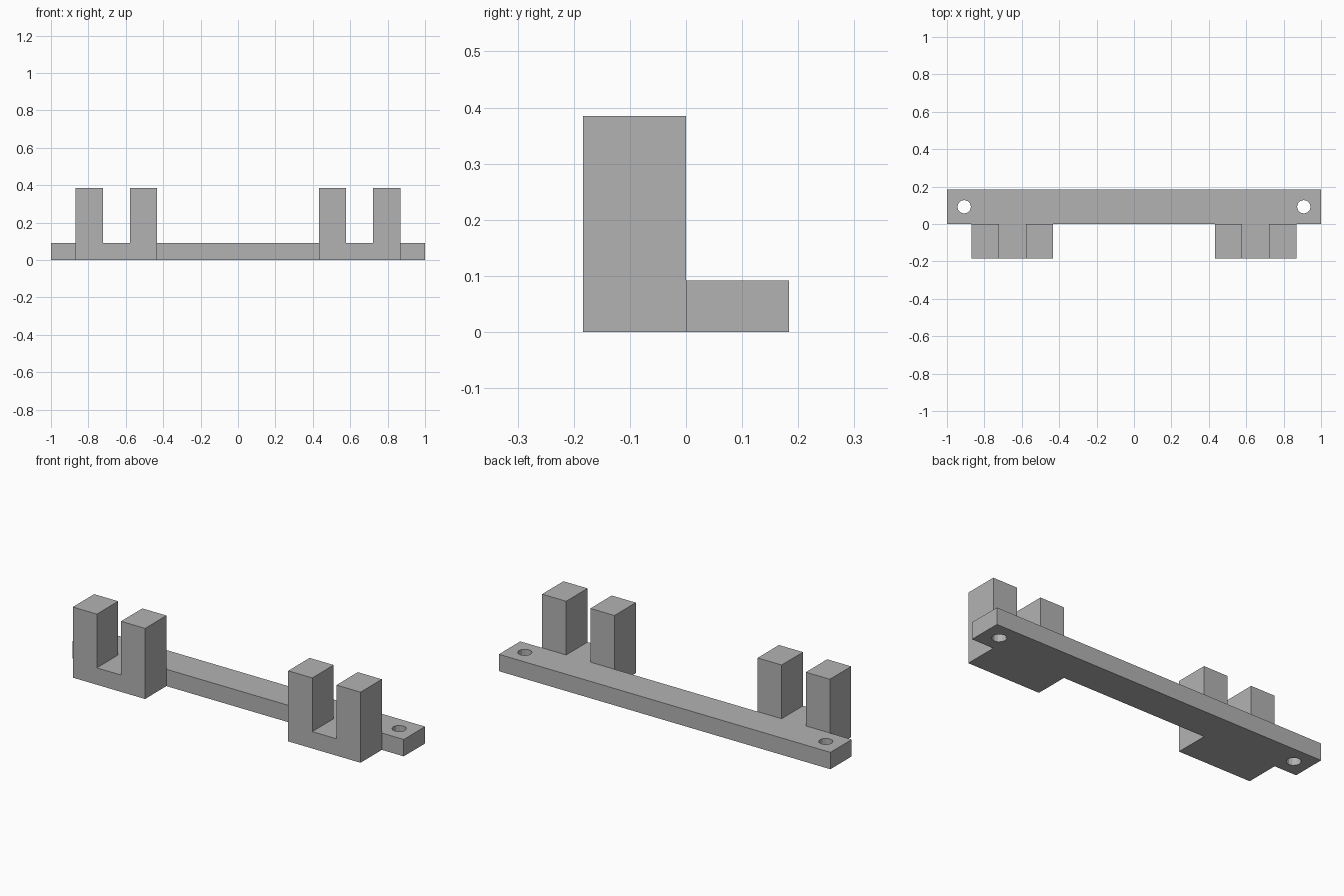
import bpy
import bmesh

old = bpy.data.objects.get("Cube")
if old:
    bpy.data.objects.remove(old, do_unlink=True)

DEPTH = 0.184      # bar and bracket depth along y
BASE = 0.092       # bar thickness
HEIGHT = 0.385     # prong height
HOLE_X, HOLE_R = 0.908, 0.036

grey = bpy.data.materials.new("grey plastic")
grey.use_nodes = True
colour = (0.45, 0.45, 0.45, 1)
grey.diffuse_color = colour
grey.node_tree.nodes["Principled BSDF"].inputs["Base Color"].default_value = colour


def add_object(name, bm):
    bmesh.ops.recalc_face_normals(bm, faces=bm.faces)
    mesh = bpy.data.meshes.new(name)
    bm.to_mesh(mesh)
    bm.free()
    mesh.materials.append(grey)
    obj = bpy.data.objects.new(name, mesh)
    bpy.context.collection.objects.link(obj)
    return obj


def extrude_profile(name, points, y0, y1):
    """Extrude an x-z outline from y0 to y1."""
    bm = bmesh.new()
    face = bm.faces.new([bm.verts.new((x, y0, z)) for x, z in points])
    moved = bmesh.ops.extrude_face_region(bm, geom=[face])["geom"]
    verts = [v for v in moved if isinstance(v, bmesh.types.BMVert)]
    bmesh.ops.translate(bm, verts=verts, vec=(0, y1 - y0, 0))
    return add_object(name, bm)


# Mounting bar
bar = extrude_profile("mounting_bar", [(-1, 0), (1, 0), (1, BASE), (-1, BASE)], 0, DEPTH)

# Screw holes through both ends of the bar
for side, sign in (("left", 1), ("right", -1)):
    bpy.ops.mesh.primitive_cylinder_add(vertices=12, radius=HOLE_R, depth=0.4,
                                        location=(sign * HOLE_X, DEPTH / 2, BASE / 2))
    cutter = bpy.context.object
    cutter.name = side + "_hole_cutter"
    cutter.data.materials.append(grey)
    cutter.hide_render = True
    cutter.hide_set(True)
    cut = bar.modifiers.new(side + "_screw_hole", 'BOOLEAN')
    cut.operation = 'DIFFERENCE'
    cut.solver = 'EXACT'
    cut.object = cutter

# U-shaped brackets on the front of the bar
a, b, c, d = 0.432, 0.577, 0.723, 0.868
outline = [(a, 0), (d, 0), (d, HEIGHT), (c, HEIGHT),
           (c, BASE), (b, BASE), (b, HEIGHT), (a, HEIGHT)]
for side, sign in (("left", 1), ("right", -1)):
    extrude_profile(side + "_bracket", [(sign * x, z) for x, z in outline], -DEPTH, 0)

# Bake the holes into the bar and drop the cutters
bpy.context.view_layer.update()
graph = bpy.context.evaluated_depsgraph_get()
drilled = bpy.data.meshes.new_from_object(bar.evaluated_get(graph))
bar.modifiers.clear()
bar.data = drilled
for side in ("left", "right"):
    bpy.data.objects.remove(bpy.data.objects[side + "_hole_cutter"], do_unlink=True)
